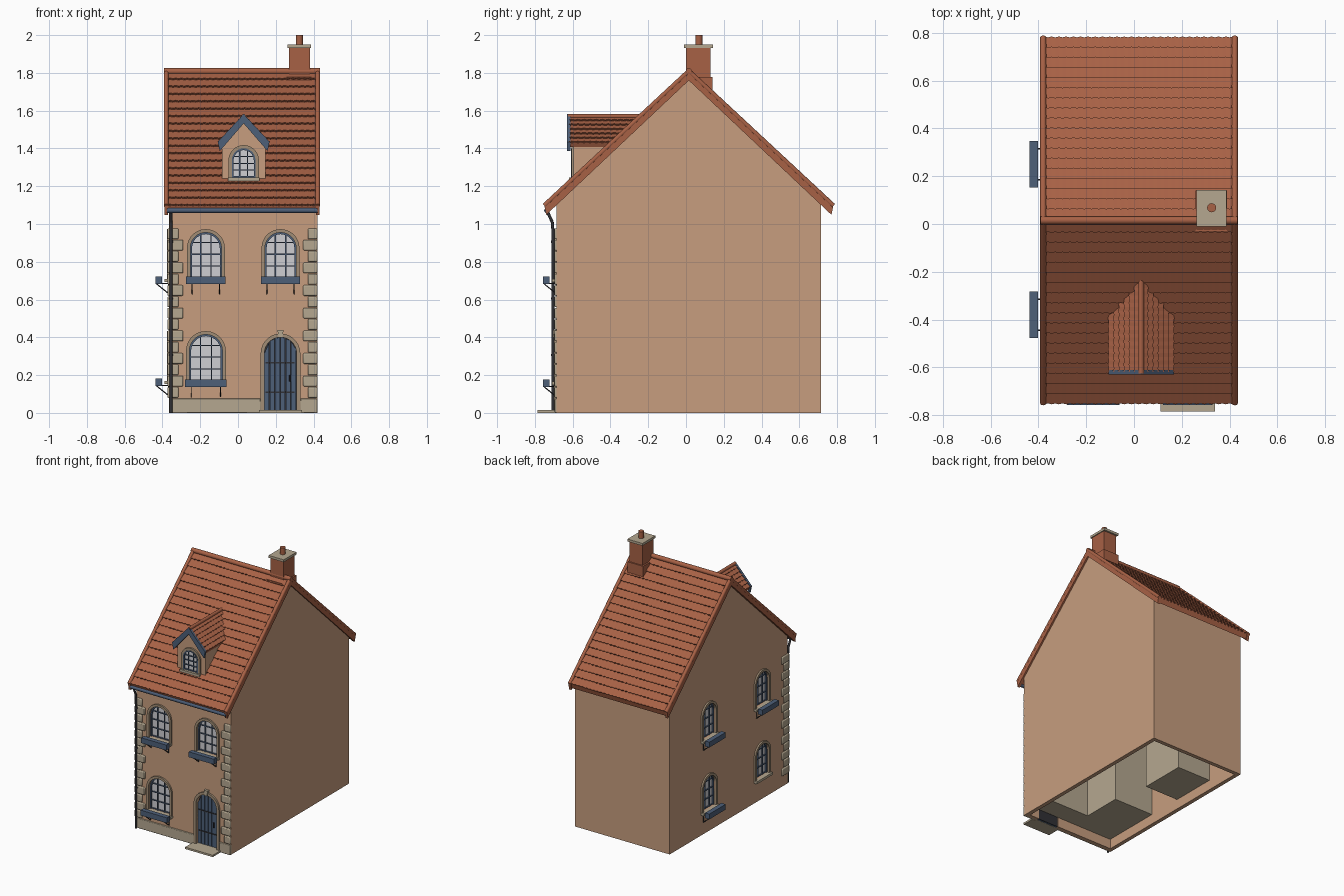
import bpy, bmesh, math
from mathutils import Matrix, Vector

cube = bpy.data.objects.get("Cube")
if cube:
    bpy.data.objects.remove(cube, do_unlink=True)


def material(name, r, g, b):
    m = bpy.data.materials.new(name)
    m.use_nodes = True
    m.diffuse_color = (r, g, b, 1)
    m.node_tree.nodes["Principled BSDF"].inputs["Base Color"].default_value = (r, g, b, 1)
    return m


PLASTER = material("tan plaster", 0.57, 0.34, 0.21)
TILE = material("clay red", 0.39, 0.12, 0.06)
STONE = material("pale stone", 0.46, 0.39, 0.28)
TRIM = material("weathered trim", 0.36, 0.27, 0.18)
BLUE = material("slate blue", 0.075, 0.115, 0.19)
IRON = material("dark iron", 0.03, 0.03, 0.035)
GLASS = material("pale glass", 0.62, 0.62, 0.65)

ID = Matrix.Identity(4)
SWAP = Matrix(((0, 1, 0, 0), (1, 0, 0, 0), (0, 0, 1, 0), (0, 0, 0, 1)))


class Part:
    """Collects primitives into one object of one colour."""

    def __init__(self, name, mat):
        self.name, self.mat, self.bm = name, mat, bmesh.new()

    def prism(self, pts, y0, y1, M=ID):
        a = [self.bm.verts.new(M @ Vector((x, y0, z))) for x, z in pts]
        b = [self.bm.verts.new(M @ Vector((x, y1, z))) for x, z in pts]
        self.bm.faces.new(a)
        self.bm.faces.new(b)
        for i in range(len(a)):
            j = (i + 1) % len(a)
            self.bm.faces.new((a[i], a[j], b[j], b[i]))

    def box(self, x0, x1, y0, y1, z0, z1, M=ID):
        self.prism([(x0, z0), (x1, z0), (x1, z1), (x0, z1)], y0, y1, M)

    def rod(self, a, b, r, M=ID, sides=12):
        a, b = M @ Vector(a), M @ Vector(b)
        turn = (b - a).to_track_quat("Z", "Y").to_matrix().to_4x4()
        bmesh.ops.create_cone(self.bm, cap_ends=True, segments=sides, radius1=r, radius2=r,
                              depth=(b - a).length, matrix=Matrix.Translation((a + b) / 2) @ turn)

    def courses(self, start, along, down, normal, rows, cols):
        """Overlapping rows of wedge-shaped tiles with a scalloped lower edge."""
        start, along, down = Vector(start), Vector(along), Vector(down)
        normal = Vector(normal).normalized()
        for r in range(rows):
            rings = []
            for c in range(cols * 2 + 1):
                p = start + along * c / (cols * 2)
                low = p + down * (r + 1.05) / rows - down.normalized() * 0.005 * (c % 2)
                rings.append([self.bm.verts.new(v) for v in
                              (p + down * r / rows, low + normal * 0.011, low)])
            for s, t in zip(rings, rings[1:]):
                for i in range(3):
                    j = (i + 1) % 3
                    self.bm.faces.new((s[i], s[j], t[j], t[i]))
            self.bm.faces.new(rings[0])
            self.bm.faces.new(rings[-1])

    def finish(self, bevel=0, smooth=True):
        bmesh.ops.recalc_face_normals(self.bm, faces=self.bm.faces[:])
        me = bpy.data.meshes.new(self.name)
        self.bm.to_mesh(me)
        self.bm.free()
        me.materials.append(self.mat)
        ob = bpy.data.objects.new(self.name, me)
        bpy.context.collection.objects.link(ob)
        bpy.ops.object.select_all(action="DESELECT")
        ob.select_set(True)
        bpy.context.view_layer.objects.active = ob
        if smooth:
            bpy.ops.object.shade_smooth_by_angle(angle=math.radians(35))
        if bevel:
            mod = ob.modifiers.new("soft edges", "BEVEL")
            mod.width, mod.segments = bevel, 2
        return ob


def arch(w, z0, z1, n=14):
    r = w / 2
    curve = [(r * math.cos(math.pi * i / n), z1 - r + r * math.sin(math.pi * i / n)) for i in range(n + 1)]
    return [(r, z0)] + curve + [(-r, z0)]


def arch_band(w, z0, z1, t):
    return arch(w + 2 * t, z0, z1 + t) + arch(w, z0, z1)[::-1]


def chevron(c, top, run, slope, thick):
    eave = top - run * slope
    return [(c - run, eave), (c, top), (c + run, eave),
            (c + run - 0.01, eave - thick), (c, top - thick), (c - run + 0.01, eave - thick)]


# Layout of the house
FRONT, BACK, LEFT, RIGHT, MID = -0.685, 0.715, -0.365, 0.42, 0.015
PITCH = 0.93


def on_front(x):
    return Matrix.Translation((x, FRONT, 0))


def on_side(y):
    return Matrix.Translation((LEFT, y, 0)) @ Matrix.Rotation(-math.pi / 2, 4, "Z")


# Windows: placement, width, bottom, top, glass depth, planter
DORMER = Matrix.Translation((0.03, -0.595, 0))
windows = [(on_front(x), 0.165, 0.71, 0.955, 0.02, True) for x in (-0.17, 0.225)]
windows += [(on_front(-0.17), 0.175, 0.165, 0.415, 0.02, True)]
windows += [(on_side(y), 0.15, z, z + 0.245, 0.02, (y, z) != (-0.38, 0.17))
            for y in (0.25, -0.38) for z in (0.17, 0.71)]
windows += [(DORMER, 0.125, 1.245, 1.4, -0.002, False)]
door_place = on_front(0.225)

# Hollow shell with window and door openings
shell = Part("house_walls", PLASTER)
apex, eave = 1.775, 1.124
shell.prism([(FRONT, 0), (BACK, 0), (BACK, eave), (MID, apex), (FRONT, eave)], LEFT, RIGHT, SWAP)
bmesh.ops.recalc_face_normals(shell.bm, faces=shell.bm.faces[:])
floor = [f for f in shell.bm.faces if f.calc_center_median().z < 0.01]
bmesh.ops.delete(shell.bm, geom=floor, context="FACES_ONLY")
walls = shell.finish(smooth=False)
solid = walls.modifiers.new("thickness", "SOLIDIFY")
solid.thickness, solid.offset, solid.use_even_offset = 0.03, -1, True
cut = Part("opening_cutter", PLASTER)
for M, w, z0, z1, depth, planter in windows[:-1]:
    cut.prism(arch(w, z0, z1), -0.03, 0.045, M)
cut.prism(arch(0.17, -0.02, 0.4), -0.03, 0.045, door_place)
cutter = cut.finish(smooth=False)
cutter.hide_render = True
cutter.display_type = "WIRE"
hole = walls.modifiers.new("openings", "BOOLEAN")
hole.object, hole.operation, hole.solver = cutter, "DIFFERENCE", "EXACT"
bpy.context.view_layer.objects.active = walls
for mod in ("thickness", "openings"):
    bpy.ops.object.modifier_apply(modifier=mod)
bpy.data.objects.remove(cutter, do_unlink=True)

# Window panes, bars, surrounds, planters and brackets
glass, bars = Part("window_glass", GLASS), Part("window_bars", BLUE)
surround, sills = Part("window_surrounds", TRIM), Part("stone_sills", STONE)
boxes, brackets = Part("planter_boxes", BLUE), Part("planter_brackets", IRON)
for M, w, z0, z1, d, planter in windows:
    r, front = w / 2, d - 0.008
    glass.prism(arch(w, z0, z1), d, d + 0.006, M)
    surround.prism(arch_band(w, z0, z1, 0.018), -0.012, 0.01, M)
    bars.prism(arch_band(w - 0.018, z0, z1 - 0.009, 0.009), front - 0.004, d, M)
    for x in (-w / 6, w / 6):
        top = z1 - r + math.sqrt(r * r - x * x)
        bars.box(x - 0.003, x + 0.003, front, d, z0, top - 0.005, M)
    for i in range(4):
        z = z0 + 0.005 + (z1 - r - z0) * i / 2.6
        half = r if z < z1 - r else math.sqrt(r * r - (z - z1 + r) ** 2)
        bars.box(-half, half, front, d, z - 0.003, z + 0.003, M)
    sills.box(-r - 0.02, r + 0.02, -0.025, 0.01, z0 - 0.018, z0, M)
    if planter:
        boxes.box(-r - 0.022, r + 0.022, -0.072, -0.037, z0 - 0.028, z0 + 0.012, M)
        for x in (-r + 0.01, r - 0.01):
            brackets.rod((x, 0, z0 - 0.08), (x, -0.065, z0 - 0.028), 0.003, M, 6)
            brackets.rod((x, 0, z0 - 0.025), (x, -0.06, z0 - 0.025), 0.003, M, 6)
            brackets.rod((x, -0.002, z0 - 0.08), (x, -0.002, z0 - 0.02), 0.003, M, 6)
for part in (glass, bars, surround, sills, boxes, brackets):
    part.finish()

# Plank door with iron straps, stone arch and doorstep
door = Part("door_planks", BLUE)
for i in range(6):
    x = -0.085 + 0.17 * i / 6
    tops = [0.315 + math.sqrt(max(0, 0.085 ** 2 - u * u)) for u in (x, x + 0.025)]
    door.prism([(x, 0), (x + 0.025, 0), (x + 0.025, tops[1]), (x, tops[0])], 0.012, 0.026, door_place)
door.finish()
iron = Part("door_ironwork", IRON)
iron.prism(arch(0.17, 0, 0.4), 0.022, 0.028, door_place)
for z in (0.11, 0.265):
    iron.box(-0.08, 0.075, 0.008, 0.014, z - 0.004, z + 0.004, door_place)
iron.rod((0.05, 0.004, 0.165), (0.05, 0.004, 0.2), 0.005, door_place)
iron.finish()
stone = Part("door_arch", TRIM)
stone.prism(arch_band(0.17, 0, 0.4, 0.02), -0.014, 0.01, door_place)
stone.finish()
key = Part("keystone_and_step", STONE)
key.prism([(-0.01, 0.398), (0.01, 0.398), (0.016, 0.438), (-0.016, 0.438)], -0.02, 0.005, door_place)
key.box(-0.115, 0.115, -0.1, 0.01, 0, 0.014, door_place)
key.finish()

# Plinth and corner stones
plinth = Part("plinth", STONE)
for x0, x1 in ((LEFT, 0.12), (0.33, RIGHT)):
    plinth.box(x0, x1, FRONT - 0.01, FRONT + 0.01, 0, 0.075)
plinth.finish(0.004)
quoins = Part("corner_stones", STONE)
for i in range(15):
    z = 0.08 + i * 0.06
    long, short = (0.075, 0.05) if i % 2 else (0.05, 0.075)
    quoins.box(LEFT - 0.009, LEFT + long, FRONT - 0.011, FRONT + 0.01, z, z + 0.056)
    quoins.box(LEFT - 0.009, LEFT + 0.01, FRONT - 0.011, FRONT + short, z, z + 0.056)
    quoins.box(RIGHT - long, RIGHT, FRONT - 0.011, FRONT + 0.01, z, z + 0.056)
quoins.finish(0.006)

# Main roof: slab, tile courses, verges and ridge
slab = Part("roof_slab", TILE)
slab.prism(chevron(MID, 1.803, 0.76, PITCH, 0.035), -0.375, 0.415, SWAP)
slab.finish()
tiles = Part("roof_tiles", TILE)
for s in (-1, 1):
    tiles.courses((-0.375, MID, 1.803), (0.79, 0, 0), (0, s * 0.76, -0.76 * PITCH), (0, s * PITCH, 1), 18, 26)
tiles.finish(smooth=False)
verge = Part("verge_and_ridge", TILE)
for x in (-0.38, 0.422):
    verge.prism(chevron(MID, 1.81, 0.765, PITCH, 0.05), x - 0.01, x + 0.01, SWAP)
    for s in (-1, 1):
        verge.rod((x, MID, 1.808), (x, MID + s * 0.765, 1.808 - 0.765 * PITCH), 0.013)
verge.rod((-0.392, MID, 1.808), (0.434, MID, 1.808), 0.017)
verge.finish()

# Dormer
body = Part("dormer_walls", PLASTER)
body.prism([(-0.085, 1.2), (0.145, 1.2), (0.145, 1.43), (0.03, 1.55), (-0.085, 1.43)], -0.595, -0.35)
body.finish()
droof = Part("dormer_roof", TILE)
droof.prism(chevron(0.03, 1.568, 0.13, 1.07, 0.022), -0.62, -0.235)
for s in (-1, 1):
    droof.courses((0.03, -0.62, 1.568), (0, 0.385, 0), (s * 0.13, 0, -0.139), (s * 1.07, 0, 1), 6, 12)
droof.rod((0.03, -0.625, 1.57), (0.03, -0.225, 1.57), 0.012)
droof.finish(smooth=False)
barge = Part("dormer_bargeboards", BLUE)
barge.prism(chevron(0.03, 1.582, 0.137, 1.07, 0.05), -0.63, -0.612)
barge.finish()

# Chimney
stack = Part("chimney_stack", TILE)
stack.box(0.27, 0.38, 0.0, 0.13, 1.66, 1.935)
stack.box(0.258, 0.39, -0.03, 0.14, 1.68, 1.778)
stack.rod((0.325, 0.068, 1.94), (0.325, 0.068, 2.0), 0.019, sides=16)
stack.finish()
cap = Part("chimney_cap", STONE)
cap.box(0.262, 0.387, -0.01, 0.143, 1.932, 1.95)
cap.finish()

# Gutter and downpipe
gutter = Part("gutter", BLUE)
gutter.rod((-0.375, -0.737, 1.072), (0.42, -0.737, 1.072), 0.014)
gutter.finish()
pipe = Part("downpipe", IRON)
path = [(-0.735, 1.068), (-0.722, 1.04), (-0.708, 1.01), (-0.704, 0.96), (-0.704, 0)]
for (y0, z0), (y1, z1) in zip(path, path[1:]):
    pipe.rod((-0.355, y0, z0), (-0.355, y1, z1), 0.008)
for z in (0.3, 0.6, 0.9):
    pipe.rod((-0.355, -0.704, z), (-0.355, -0.704, z + 0.012), 0.011)
pipe.finish()

# Rooms behind the windows, seen through the open base
rooms = Part("inner_rooms", STONE)
rooms.box(-0.33, -0.05, 0.07, 0.42, 0.07, 1.0)
rooms.box(-0.33, 0.0, -0.65, -0.2, 0.07, 1.0)
rooms.box(0.0, 0.385, -0.65, -0.5, 0.07, 1.0)
rooms.finish()
